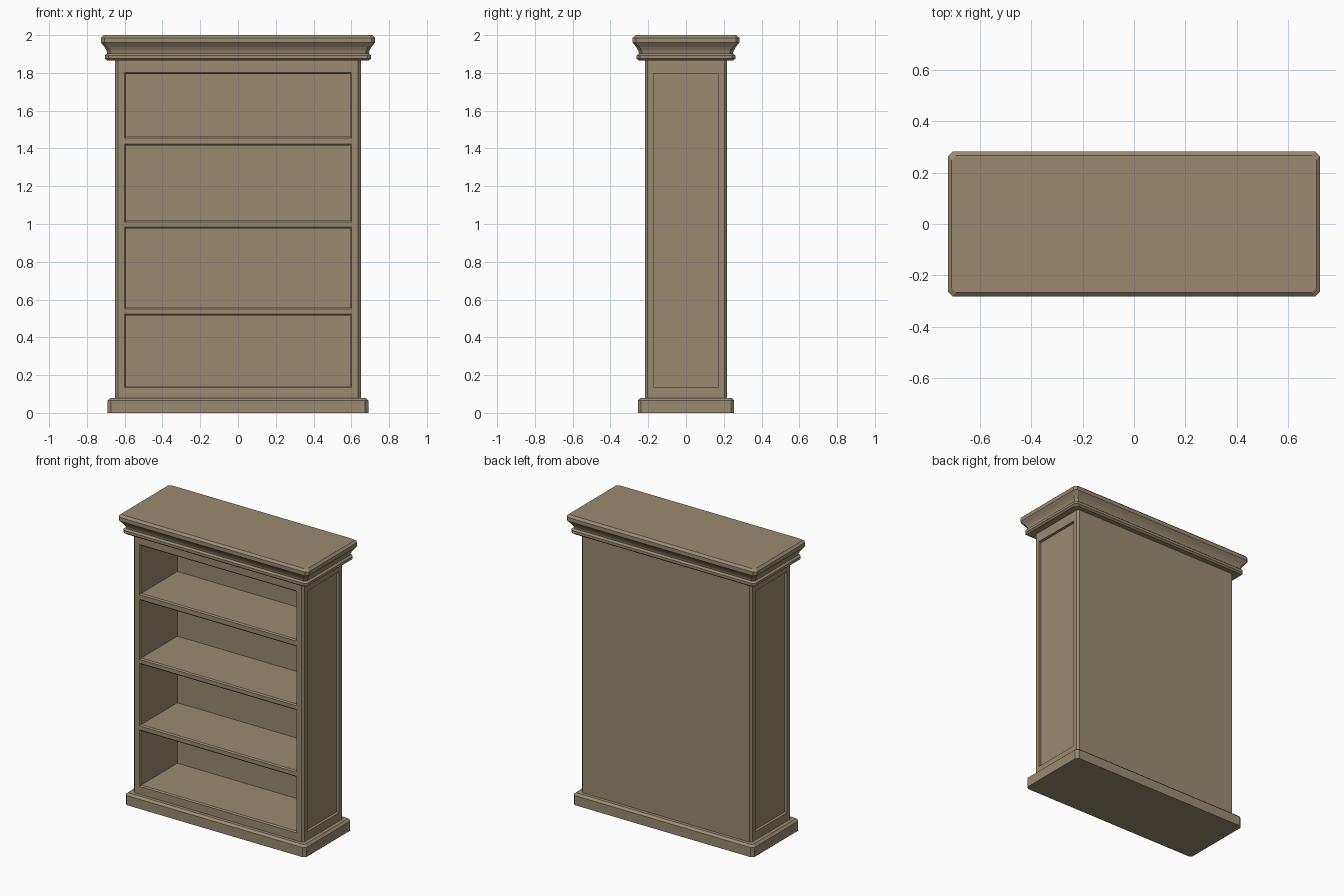
import bpy, bmesh

if "Cube" in bpy.data.objects:
    bpy.data.objects.remove(bpy.data.objects["Cube"])

wood = bpy.data.materials.new("wood")
wood.diffuse_color = (0.32, 0.26, 0.165, 1)
wood.use_nodes = True
wood.node_tree.nodes["Principled BSDF"].inputs["Base Color"].default_value = wood.diffuse_color


def loft(name, rings):
    """Closed solid skinned through a stack of matching rings."""
    bm = bmesh.new()
    loops = [[bm.verts.new(p) for p in ring] for ring in rings]
    n = len(loops[0])
    for a, b in zip(loops, loops[1:]):
        for i in range(n):
            j = (i + 1) % n
            bm.faces.new((a[i], a[j], b[j], b[i]))
    bm.faces.new(loops[0])
    bm.faces.new(loops[-1])
    bmesh.ops.recalc_face_normals(bm, faces=bm.faces[:])
    mesh = bpy.data.meshes.new(name)
    bm.to_mesh(mesh)
    bm.free()
    mesh.materials.append(wood)
    obj = bpy.data.objects.new(name, mesh)
    bpy.context.collection.objects.link(obj)
    return obj


def plan(hx, hy, z, c):
    """Horizontal rectangle with chamfered corners."""
    return [(hx - c, -hy, z), (hx, -hy + c, z), (hx, hy - c, z), (hx - c, hy, z),
            (-hx + c, hy, z), (-hx, hy - c, z), (-hx, -hy + c, z), (-hx + c, -hy, z)]


def cut(target, cutter):
    mod = target.modifiers.new("cut", 'BOOLEAN')
    mod.operation = 'DIFFERENCE'
    mod.solver = 'EXACT'
    mod.object = cutter
    bpy.context.view_layer.objects.active = target
    bpy.ops.object.modifier_apply(modifier=mod.name)
    bpy.data.objects.remove(cutter)


# Plinth with a bevelled top edge
loft("base_plinth", [plan(0.69, 0.255, 0, 0.018), plan(0.69, 0.255, 0.066, 0.018),
                     plan(0.675, 0.24, 0.08, 0.012)])

# Crown moulding: (outset from carcass, height) profile swept round the top
crown = [(0.042, 1.865), (0.054, 1.875), (0.054, 1.893), (0.042, 1.903),
         (0.046, 1.918), (0.056, 1.936), (0.075, 1.960), (0.075, 1.986), (0.060, 2.0)]
loft("crown_moulding", [plan(0.65 + o, 0.207 + o, z, 0.018) for o, z in crown])

# Carcass with chamfered corners
HY = 0.217
carcass = loft("carcass", [plan(0.65, HY, 0.07, 0.014), plan(0.65, HY, 1.875, 0.014)])

# Four shelf bays with a slightly bevelled front edge
for z0, z1 in [(0.138, 0.52), (0.555, 0.98), (1.014, 1.42), (1.46, 1.798)]:
    rings = []
    for y, g in [(-0.3, 0.004), (-HY, 0.004), (-HY + 0.008, -0.004), (0.185, -0.004)]:
        h = 0.596 + g
        rings.append([(-h, y, z0 - g), (h, y, z0 - g), (h, y, z1 + g), (-h, y, z1 + g)])
    cut(carcass, loft("bay_cutter", rings))

# Recessed panel on each side
for s in (-1, 1):
    rings = [[(s * x, -0.173, 0.137), (s * x, 0.173, 0.137),
              (s * x, 0.173, 1.798), (s * x, -0.173, 1.798)] for x in (0.63, 0.7)]
    cut(carcass, loft("panel_cutter", rings))
